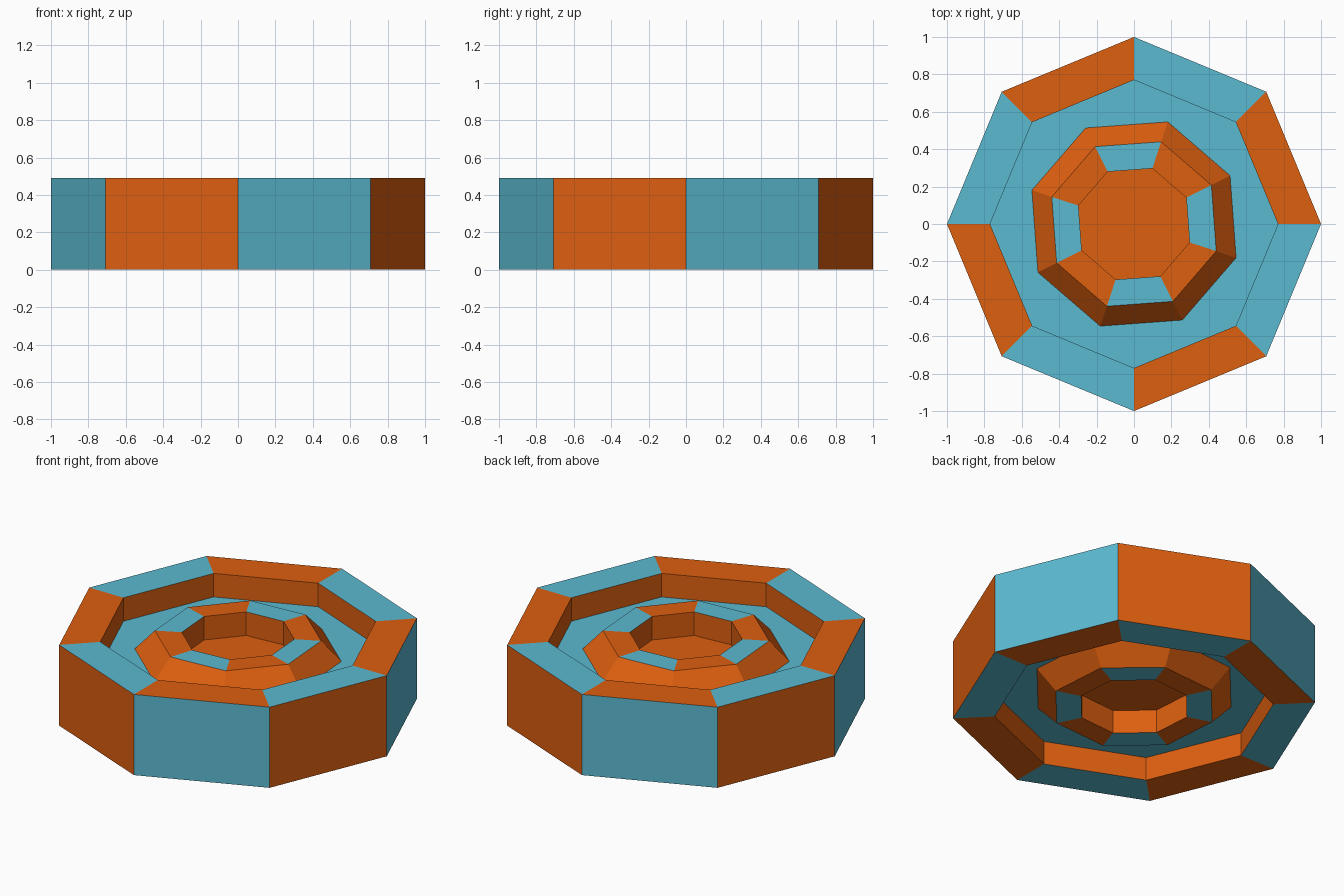
import bpy, bmesh
from math import sin, cos, radians, tau

cube = bpy.data.objects.get("Cube")
if cube:
    bpy.data.objects.remove(cube)

SIDES = 8
HEIGHT = 0.49
TWIST = radians(-18.3)   # hub is turned against the rim
ORANGE, BLUE = 0, 1


def make_material(name, rgb):
    mat = bpy.data.materials.new(name)
    mat.use_nodes = True
    color = (*rgb, 1.0)
    mat.diffuse_color = color
    mat.node_tree.nodes["Principled BSDF"].inputs["Base Color"].default_value = color
    return mat


materials = [make_material("orange", (0.73, 0.115, 0.005)),
             make_material("light_blue", (0.105, 0.49, 0.64))]


def loft(name, rings, bands, cap=None):
    """Join octagon rings (radius, z, angle); each band gives (even, odd) side colours."""
    bm = bmesh.new()
    loops = []
    for radius, z, angle in rings:
        loops.append([bm.verts.new((radius * cos(angle + tau * k / SIDES),
                                    radius * sin(angle + tau * k / SIDES), z))
                      for k in range(SIDES)])
    for a, b, colors in zip(loops, loops[1:], bands):
        for k in range(SIDES):
            n = (k + 1) % SIDES
            face = bm.faces.new((a[k], b[k], b[n], a[n]))
            face.material_index = colors[k % 2]
    if cap is not None:
        bm.faces.new(loops[-1]).material_index = cap
    mesh = bpy.data.meshes.new(name)
    bm.to_mesh(mesh)
    bm.free()
    for mat in materials:
        mesh.materials.append(mat)
    obj = bpy.data.objects.new(name, mesh)
    bpy.context.collection.objects.link(obj)
    return obj


plain_orange, plain_blue = (ORANGE, ORANGE), (BLUE, BLUE)
even_orange, even_blue = (ORANGE, BLUE), (BLUE, ORANGE)

RIM, INNER, HUB = 1.0, 0.77, 0.575
DEPTH = 0.143

# Outer rim with the recessed web on both faces
loft("wheel_rim",
     [(HUB, HEIGHT - DEPTH, TWIST), (INNER, HEIGHT - DEPTH, 0), (INNER, HEIGHT, 0),
      (RIM, HEIGHT, 0), (RIM, 0, 0), (INNER, 0, 0),
      (INNER, DEPTH, 0), (HUB, DEPTH, TWIST)],
     [plain_blue, plain_orange, even_orange, even_blue,
      even_orange, plain_orange, plain_blue])


# Tapered hub with a sunken centre, one on each face
def make_hub(name, place, ring_colors):
    profile = [(HUB, DEPTH), (0.463, 0.025), (0.313, 0.025), (0.313, 0.025 + DEPTH)]
    return loft(name, [(r, place(d), TWIST) for r, d in profile],
                [plain_orange, ring_colors, plain_orange], cap=ORANGE)


hubs = [make_hub("top_hub", lambda d: HEIGHT - d, even_blue),
        make_hub("bottom_hub", lambda d: d, even_orange)]

# Orient the faces outward: the rim and hubs are open shells, so fix each by rule
for obj in [bpy.data.objects["wheel_rim"], *hubs]:
    bm = bmesh.new()
    bm.from_mesh(obj.data)
    bmesh.ops.recalc_face_normals(bm, faces=bm.faces)
    if obj.name == "wheel_rim":
        test = max(bm.faces, key=lambda f: f.calc_center_median().xy.length)
        flip = test.normal.dot(test.calc_center_median()) < 0
    else:
        test = max(bm.faces, key=lambda f: len(f.verts))
        flip = (test.normal.z > 0) != (obj.name == "top_hub")
    if flip:
        bmesh.ops.reverse_faces(bm, faces=bm.faces)
    bm.to_mesh(obj.data)
    bm.free()
